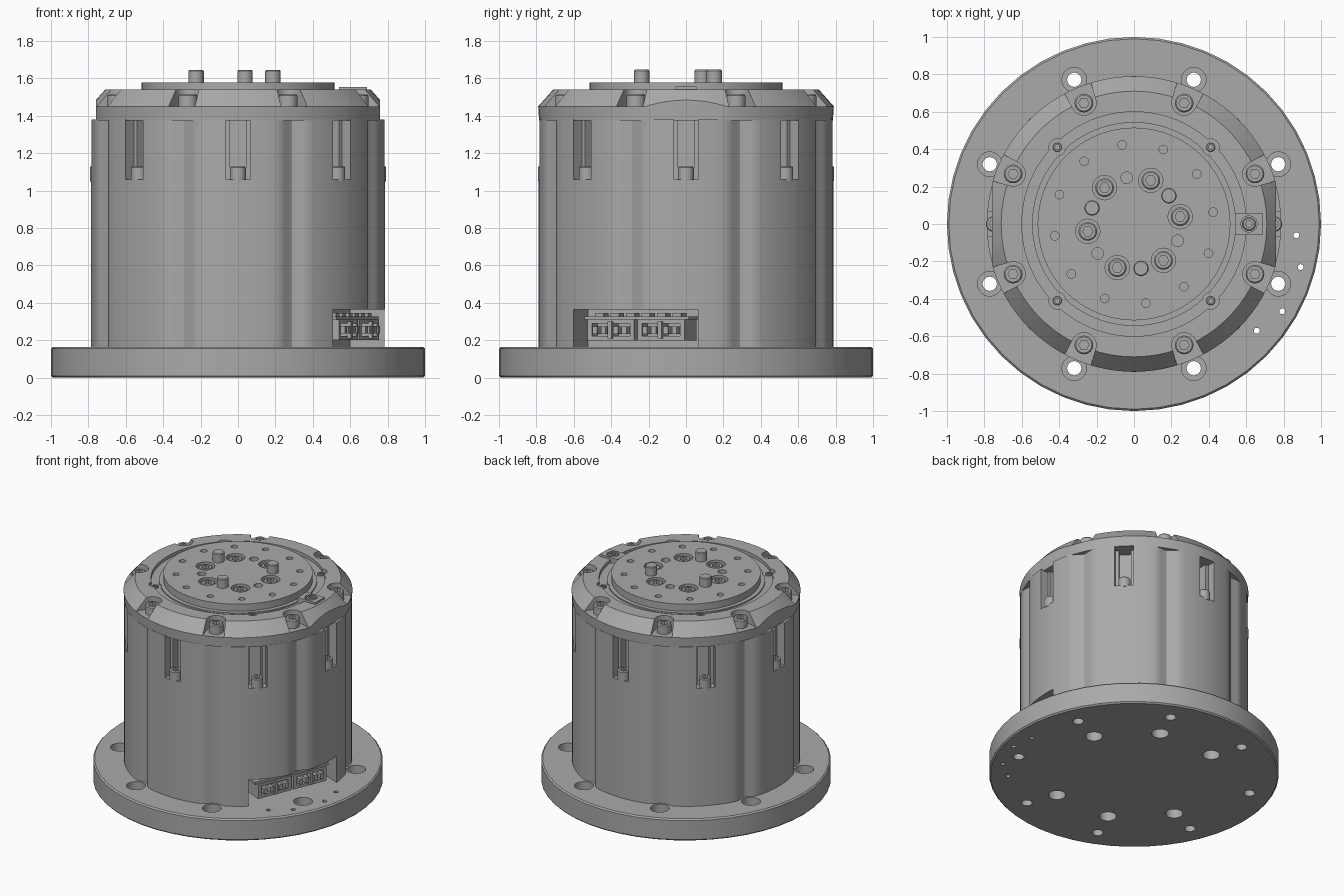
import bpy, bmesh
from math import cos, sin, pi, radians, exp
from mathutils import Matrix, Vector

cube = bpy.data.objects.get("Cube")
if cube:
    bpy.data.objects.remove(cube)

grey = bpy.data.materials.new("machined_grey")
grey.use_nodes = True
GREY = (0.4, 0.4, 0.4, 1)
grey.diffuse_color = GREY
grey.node_tree.nodes["Principled BSDF"].inputs["Base Color"].default_value = GREY


def polar(r, deg):
    return (r * cos(radians(deg)), r * sin(radians(deg)))


def lathe(bm, profile, at=(0, 0), n=24):
    """Closed solid of revolution; an 'h' in a profile row makes that row a hexagon."""
    rings = []
    for r, z, *kind in profile:
        if r == 0:
            rings.append([bm.verts.new((*at, z))])
            continue
        ring = []
        for i in range(n):
            a = 2 * pi * i / n
            k = cos(pi / 6) / cos((a % (pi / 3)) - pi / 6) if kind else 1
            ring.append(bm.verts.new((at[0] + r * k * cos(a), at[1] + r * k * sin(a), z)))
        rings.append(ring)
    for lo, hi in zip(rings, rings[1:]):
        for i in range(n):
            j = (i + 1) % n
            quad = [lo[i % len(lo)], lo[j % len(lo)], hi[j % len(hi)], hi[i % len(hi)]]
            bm.faces.new(list(dict.fromkeys(quad)))


def cylinder(bm, r, z0, z1, at=(0, 0), n=24):
    lathe(bm, [(0, z0), (r, z0), (r, z1), (0, z1)], at, n)


def prism(bm, pts, z0, z1, deg=0):
    """Extruded outline, turned about the z axis."""
    rot = Matrix.Rotation(radians(deg), 3, 'Z')
    lo = [bm.verts.new(rot @ Vector((x, y, z0))) for x, y in pts]
    hi = [bm.verts.new(rot @ Vector((x, y, z1))) for x, y in pts]
    bm.faces.new(lo[::-1])
    bm.faces.new(hi)
    for i in range(len(pts)):
        j = (i + 1) % len(pts)
        bm.faces.new((lo[i], lo[j], hi[j], hi[i]))


def box(bm, x0, x1, y0, y1, z0, z1, deg=0):
    prism(bm, [(x0, y0), (x1, y0), (x1, y1), (x0, y1)], z0, z1, deg)


def socket_bolt(bm, r, z0, z1, at):
    c = r * 0.15
    lathe(bm, [(0, z0), (r, z0), (r, z1 - c), (r - c, z1), (r * .55, z1, 'h'),
               (r * .55, z1 - r * .7, 'h'), (0, z1 - r * .7)], at)


def finish(bm, name, cutter=None):
    def to_object(b, label):
        bmesh.ops.recalc_face_normals(b, faces=b.faces)
        mesh = bpy.data.meshes.new(label)
        b.to_mesh(mesh)
        b.free()
        ob = bpy.data.objects.new(label, mesh)
        bpy.context.collection.objects.link(ob)
        return ob
    ob = to_object(bm, name)
    ob.data.materials.append(grey)
    bpy.ops.object.select_all(action='DESELECT')
    bpy.context.view_layer.objects.active = ob
    ob.select_set(True)
    if cutter:
        tool = to_object(cutter, name + "_cutter")
        tool.hide_render = True
        mod = ob.modifiers.new("cut", 'BOOLEAN')
        mod.operation = 'DIFFERENCE'
        mod.solver = 'EXACT'
        mod.object = tool
        bpy.ops.object.modifier_apply(modifier=mod.name)
        bpy.data.objects.remove(tool)
    bpy.ops.object.shade_smooth_by_angle(angle=radians(30))
    return ob


new = bmesh.new
FLUTES = [22.5 + 45 * k for k in range(8)]
SLOTS = [45 * k for k in range(8)]
PORT = -22.5  # direction of the connector opening

# Base flange with counterbored rim holes, underside holes and small dowel holes
bm, cut = new(), new()
lathe(bm, [(0, 0), (.99, 0), (1, .01), (1, .155), (.99, .165), (0, .165)], n=48)
for a in FLUTES:
    lathe(cut, [(0, -.05), (.038, -.05), (.038, .1), (.066, .1), (.066, .25), (0, .25)], polar(.835, a))
    if a not in (157.5, 337.5):
        cylinder(cut, .06, -.05, .1, polar(.6, a))
for off, r in ((18.5, .87), (8, .92)):
    for s in (-1, 1):
        cylinder(cut, .016, -.05, .25, polar(r, PORT + s * off), 12)
finish(bm, "base_flange", cut)

# Housing with shallow flutes, bolt slots and the connector opening
bm, cut = new(), new()
outline = []
for i in range(192):
    a = i * 360 / 192
    d = (a % 45) - 22.5
    outline.append(polar(.787 - .036 * exp(-(d / 3.8) ** 2), a))
prism(bm, outline, .16, 1.38)
slot = [(.9, -.065), (.9, .065), (.72, .065), (.72, .042), (.66, .042),
        (.66, -.042), (.72, -.042), (.72, -.065)]
for a in SLOTS:
    prism(cut, slot, 1.06, 1.5, a)
box(cut, .5, 1, -.36, .36, .1, .365, PORT)
finish(bm, "housing", cut)

# Bolts in the housing slots
bm = new()
for a in SLOTS:
    socket_bolt(bm, .042, 1.05, 1.13, polar(.75, a))
finish(bm, "slot_bolts")

# Chamfered cap: side flats, bolt notches and lobed recess
bm, cut = new(), new()
lathe(bm, [(0, 1.375), (.785, 1.375), (.79, 1.45), (.71, 1.54), (.6, 1.54), (.6, 1.515),
           (.545, 1.515), (.545, 1.525), (0, 1.525)], n=96)
for s in (0, 180):
    box(cut, .76, 1, -.5, .5, 1.3, 1.6, s)
notch = [(.9, -.09), (.9, .09)] + [(.7 + .066 * cos(t), .066 * sin(t))
                                   for t in [pi / 2 + pi * i / 12 for i in range(13)]]
for a in FLUTES:
    prism(cut, notch, 1.45, 1.6, a)
for a in (45, 135, 225, 315):
    cylinder(cut, .045, 1.515, 1.6, polar(.58, a))
finish(bm, "top_cap", cut)

# Cap bolts and small recess screws
bm = new()
for a in FLUTES:
    socket_bolt(bm, .05, 1.44, 1.515, polar(.7, a))
for a in (45, 135, 225, 315):
    socket_bolt(bm, .024, 1.5, 1.527, polar(.58, a))
finish(bm, "cap_bolts")

# Output disc with drilled holes
bm, cut = new(), new()
cylinder(bm, .515, 1.5, 1.578, n=96)
for k in range(12):
    cylinder(cut, .023, 1.53, 1.65, polar(.428, 8.5 + 30 * k), 16)
for k in range(6):
    cylinder(cut, .065, 1.53, 1.65, polar(.25, 9 + 60 * k))
for k in range(3):
    cylinder(cut, .031, 1.53, 1.65, polar(.25, 99 + 120 * k))
finish(bm, "output_disc", cut)

bm = new()
for k in range(6):
    socket_bolt(bm, .05, 1.52, 1.57, polar(.25, 9 + 60 * k))
finish(bm, "disc_bolts")

# Locating pins
bm = new()
for k in range(3):
    lathe(bm, [(0, 1.55), (.041, 1.55), (.041, 1.64), (.036, 1.646), (0, 1.646)],
          polar(.24, 39 + 120 * k))
finish(bm, "locating_pins")

# Clamp tab and its screw
bm, cut = new(), new()
box(bm, .54, .69, -.055, .055, 1.5, 1.555)
cylinder(cut, .043, 1.535, 1.6, (.615, 0))
finish(bm, "clamp_tab", cut)
bm = new()
socket_bolt(bm, .036, 1.52, 1.553, (.615, 0))
finish(bm, "clamp_screw")

# Circuit board above the connectors
bm = new()
box(bm, .49, .69, -.3, .3, .31, .328, PORT)
for k in range(6):
    y = -.25 + .09 * k
    box(bm, .6, .67, y, y + .05, .328, .345, PORT)
finish(bm, "circuit_board")

# Pair of connectors: shells with open fronts, pins and side ears
bm, cut, pins = new(), new(), new()
for c in (-.145, .145):
    box(bm, .53, .7, c - .135, c + .135, .2, .311, PORT)
    for s in (-1, 1):
        m = c + s * .06
        box(cut, .62, .8, m - .05, m + .05, .222, .29, PORT)
        for p in (-.025, .025):
            box(pins, .6, .72, m + p - .014, m + p + .014, .235, .275, PORT)
    box(pins, .69, .72, c - .012, c + .012, .21, .3, PORT)
finish(bm, "connector_shells", cut)
finish(pins, "connector_pins")
